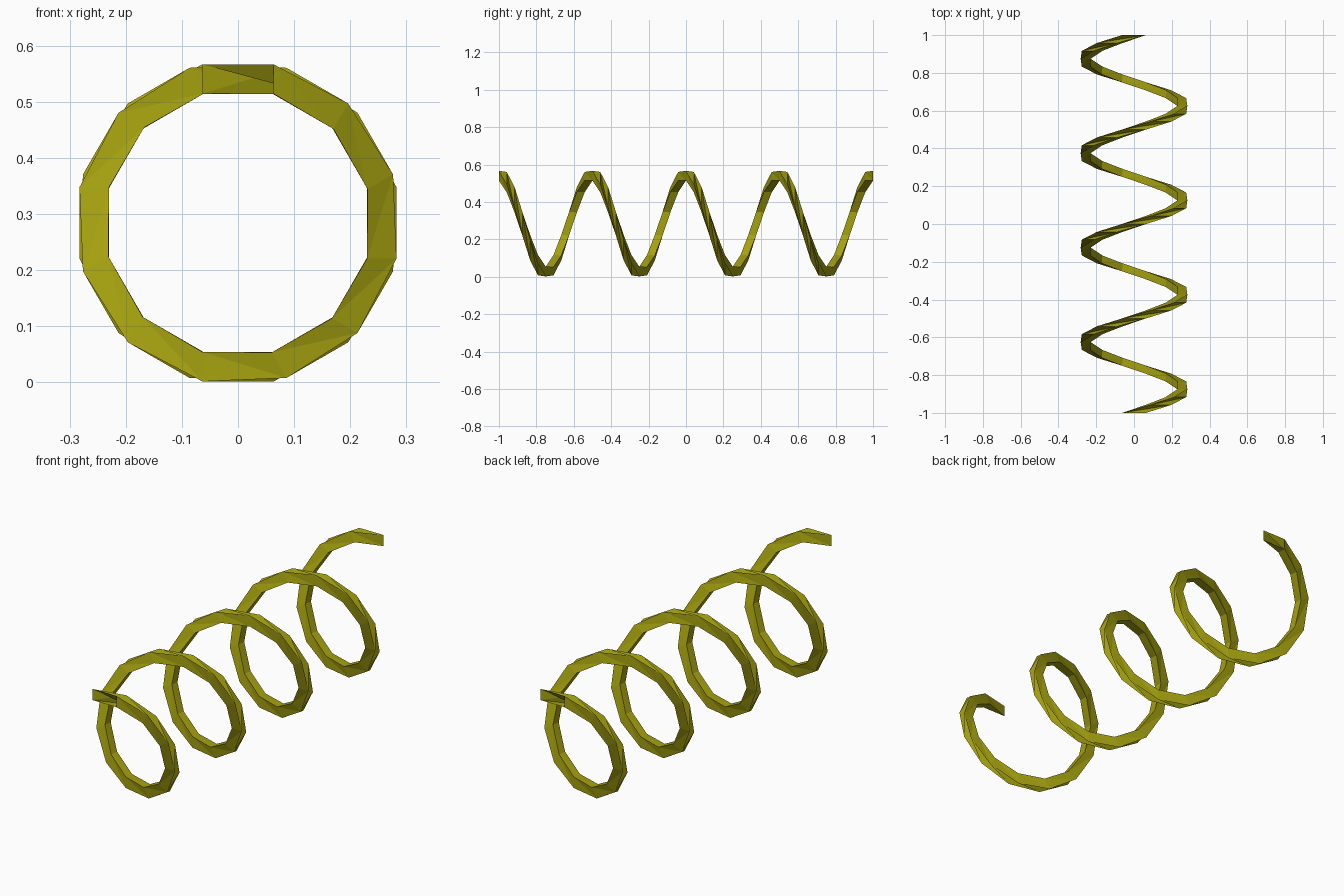
import bpy
import bmesh
from math import cos, sin, tau

cube = bpy.data.objects.get("Cube")
if cube:
    bpy.data.objects.remove(cube, do_unlink=True)

TURNS, STEPS = 4, 12          # coil turns and segments per turn
HALF_WIDTH = 0.0635           # strip section, lying flat in the xz plane
INNER, OUTER = 0.23, 0.2825
CENTRE_Z = 0.284

olive = bpy.data.materials.new("olive")
olive.use_nodes = True
colour = (0.38, 0.36, 0.005, 1)
olive.diffuse_color = colour
olive.node_tree.nodes["Principled BSDF"].inputs["Base Color"].default_value = colour

# Rectangular section, turned about the y axis as it moves back
section = [(-HALF_WIDTH, OUTER), (HALF_WIDTH, OUTER),
           (HALF_WIDTH, INNER), (-HALF_WIDTH, INNER)]
count = TURNS * STEPS
bm = bmesh.new()
rings = []
for i in range(count + 1):
    a = tau * i / STEPS
    y = -1 + 2 * i / count
    rings.append([bm.verts.new((u * cos(a) + r * sin(a), y,
                                CENTRE_Z + r * cos(a) - u * sin(a)))
                  for u, r in section])

# Twisted walls, each split along the same diagonal; both ends stay open
for near, far in zip(rings, rings[1:]):
    for j in range(4):
        k = (j + 1) % 4
        bm.faces.new((near[j], far[k], near[k]))
        bm.faces.new((near[j], far[j], far[k]))
bmesh.ops.recalc_face_normals(bm, faces=bm.faces)

mesh = bpy.data.meshes.new("spring_coil")
bm.to_mesh(mesh)
bm.free()
mesh.materials.append(olive)
coil = bpy.data.objects.new("spring_coil", mesh)
bpy.context.collection.objects.link(coil)
